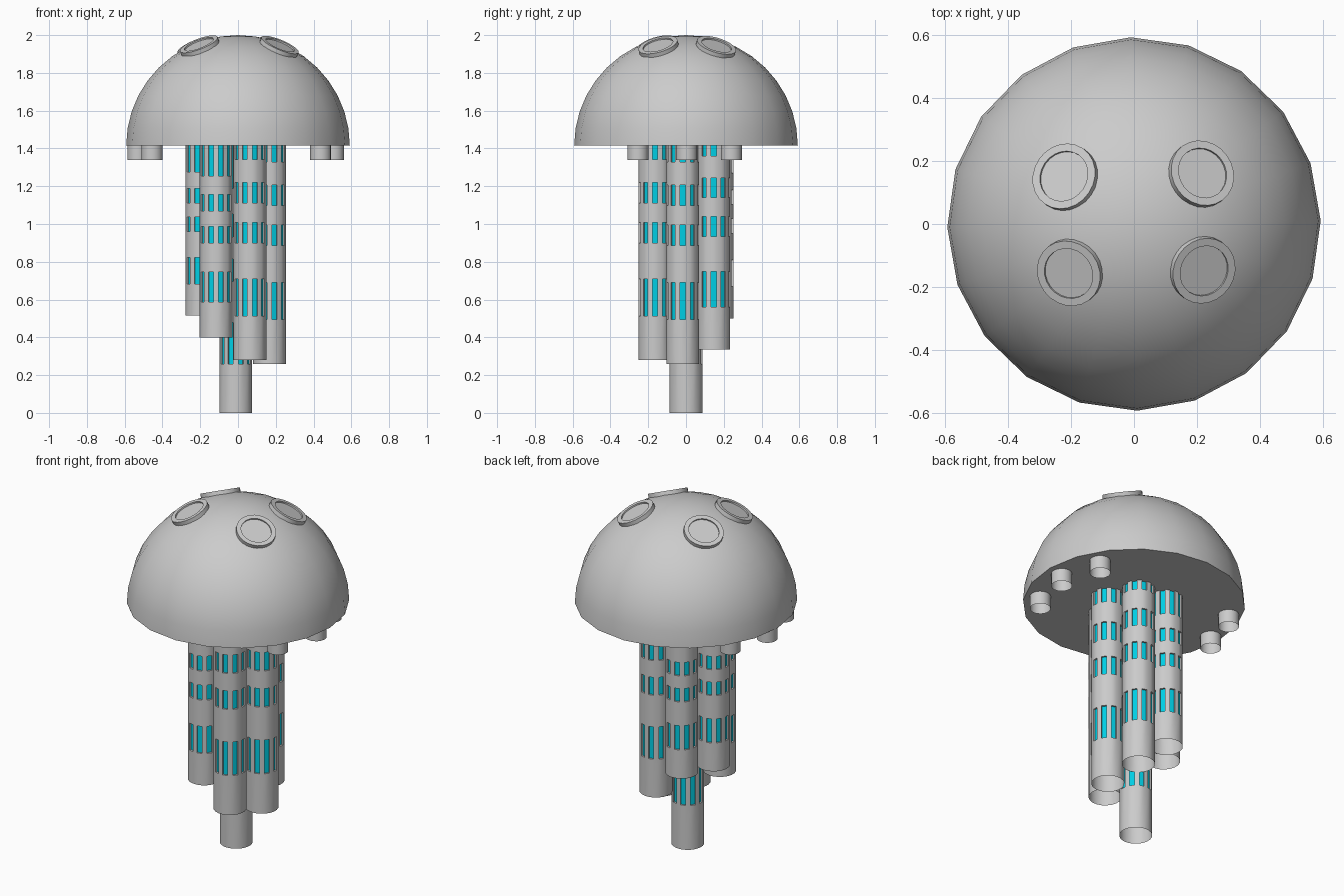
import bpy, bmesh
from math import sin, cos, pi, radians
from mathutils import Vector

if "Cube" in bpy.data.objects:
    bpy.data.objects.remove(bpy.data.objects["Cube"])

RIM = 1.415          # height of the dome's flat underside
R_TUBE = 0.088

cyan = bpy.data.materials.new("cyan_glass")
cyan.diffuse_color = (0.0, 0.62, 0.78, 1)
cyan.use_nodes = True
cyan.node_tree.nodes["Principled BSDF"].inputs["Base Color"].default_value = cyan.diffuse_color
grey = bpy.data.materials.new("grey_metal")
grey.diffuse_color = (0.8, 0.8, 0.8, 1)
grey.use_nodes = True
grey.node_tree.nodes["Principled BSDF"].inputs["Base Color"].default_value = grey.diffuse_color


def finish(bm, name, angle=30, mats=()):
    me = bpy.data.meshes.new(name)
    bm.to_mesh(me)
    bm.free()
    ob = bpy.data.objects.new(name, me)
    bpy.context.collection.objects.link(ob)
    for m in mats:
        me.materials.append(m)
    bpy.ops.object.select_all(action='DESELECT')
    ob.select_set(True)
    bpy.context.view_layer.objects.active = ob
    bpy.ops.object.shade_smooth_by_angle(angle=radians(angle))
    return ob


def lathe(bm, profile, sides, start=0.0, cap_first=False, cap_last=False):
    """Stack rings of (radius, z), joined by quads; returns faces per band."""
    rings = [[bm.verts.new((r * cos(start + 2 * pi * i / sides),
                            r * sin(start + 2 * pi * i / sides), z))
              for i in range(sides)] for r, z in profile]
    bands = []
    for a, b in zip(rings, rings[1:]):
        bands.append([bm.faces.new((a[i], a[(i + 1) % sides],
                                    b[(i + 1) % sides], b[i])) for i in range(sides)])
    if cap_first:
        bm.faces.new(rings[0][::-1])
    if cap_last:
        bm.faces.new(rings[-1])
    return bands


# Dome: 20-sided hemisphere with a flat underside
bm = bmesh.new()
steps = 10
arc = [(0.592 * cos(pi / 2 * k / steps), RIM + 0.585 * sin(pi / 2 * k / steps))
       for k in range(steps)] + [(0.0001, 2.0)]
lathe(bm, arc, 20, radians(1), cap_first=True)
bmesh.ops.remove_doubles(bm, verts=bm.verts, dist=0.001)
finish(bm, "dome", 40)

# Round hatches on the dome: raised ring with a sunken plate
for i, (x, y) in enumerate([(-.22, .15), (.215, .16), (-.205, -.155), (.22, -.147)]):
    bm = bmesh.new()
    lathe(bm, [(.107, -.02), (.107, .010), (.082, .010), (.082, .002)], 24,
          cap_last=True)
    ob = finish(bm, f"hatch_{i + 1}")
    z = (0.59 ** 2 - x * x - y * y) ** 0.5
    n = Vector((x, y, z))
    ob.location = n * (0.587 / 0.59) + Vector((0, 0, RIM))
    ob.rotation_mode = 'QUATERNION'
    ob.rotation_quaternion = n.to_track_quat('Z', 'Y')


# Hanging tubes with bands of recessed cyan windows
def tube(name, x, y, bottom, scale):
    levels = [bottom + scale * d for d in (.187, .345, .5, .587, .67, .757, .855)]
    levels = [z for z in levels if z < RIM - 0.01]
    zs = [bottom] + levels + [RIM + 0.006]
    bm = bmesh.new()
    bands = lathe(bm, [(R_TUBE, z) for z in zs], 20, radians(-9))
    slots = [f for band in bands[1::2] for f in band[::2]]
    for f in bmesh.ops.extrude_discrete_faces(bm, faces=slots)["faces"]:
        f.normal_update()
        f.material_index = 1
        inward = f.normal * -0.01
        for v in f.verts:
            v.co += inward
    ob = finish(bm, name, 30, (grey, cyan))
    ob.location = (x, y, 0)


CX = -0.012
tube("centre_tube", CX, 0, 0.0, 1.39)
# (bottom, window scale) for the six outer tubes, going round
outer = [(.26, 1.25), (.335, 1.2), (.50, .9), (.515, .89), (.40, 1.0), (.28, 1.24)]
for i, (bottom, scale) in enumerate(outer):
    a = radians(-5.5 + 60 * i)
    tube(f"outer_tube_{i + 1}", CX + .18 * cos(a), .18 * sin(a), bottom, scale)

# Short open nozzles under the rim, three on each side
for side, xs in (("left", (-.455, -.53, -.455)), ("right", (.437, .505, .437))):
    for i, (x, y) in enumerate(zip(xs, (-.255, .003, .24))):
        bm = bmesh.new()
        lathe(bm, [(.056, 1.34), (.056, RIM + .005)], 16)
        finish(bm, f"{side}_nozzle_{i + 1}").location = (x, y, 0)
